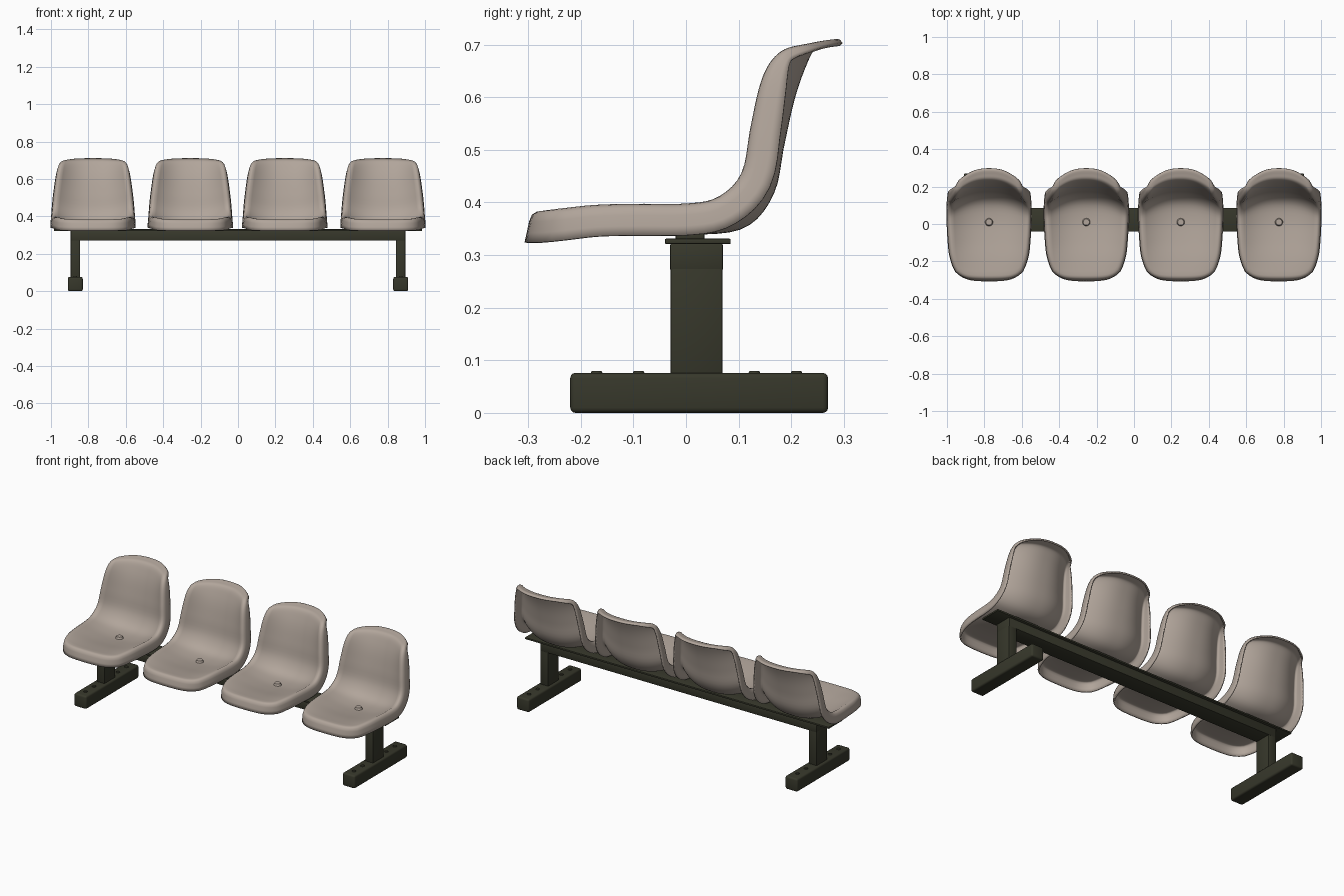
import bpy, bmesh, math
from mathutils import Vector

if "Cube" in bpy.data.objects:
    bpy.data.objects.remove(bpy.data.objects["Cube"])


def material(name, col):
    m = bpy.data.materials.new(name)
    m.diffuse_color = (*col, 1)
    m.use_nodes = True
    m.node_tree.nodes["Principled BSDF"].inputs["Base Color"].default_value = m.diffuse_color
    return m


BEIGE = material("warm beige plastic", (0.44, 0.375, 0.325))
DARK = material("dark olive metal", (0.038, 0.039, 0.024))


def add_object(name, bm, mat, loc=(0, 0, 0)):
    me = bpy.data.meshes.new(name)
    bm.to_mesh(me)
    bm.free()
    me.materials.append(mat)
    ob = bpy.data.objects.new(name, me)
    ob.location = loc
    bpy.context.collection.objects.link(ob)
    return ob


def smooth(ob, angle=40):
    bpy.ops.object.select_all(action='DESELECT')
    ob.select_set(True)
    bpy.context.view_layer.objects.active = ob
    bpy.ops.object.shade_smooth_by_angle(angle=math.radians(angle))


def box(name, x0, x1, y0, y1, z0, z1, mat, bevel=0.003, segs=2):
    bm = bmesh.new()
    bmesh.ops.create_cube(bm, size=1)
    for v in bm.verts:
        v.co = Vector((v.co.x * (x1 - x0), v.co.y * (y1 - y0), v.co.z * (z1 - z0)))
    bmesh.ops.bevel(bm, geom=bm.edges[:], offset=bevel, segments=segs,
                    profile=0.5, affect='EDGES')
    ob = add_object(name, bm, mat, ((x0 + x1) / 2, (y0 + y1) / 2, (z0 + z1) / 2))
    smooth(ob)
    return ob


def stud(name, loc, r, h, mat):
    bm = bmesh.new()
    bmesh.ops.create_cone(bm, cap_ends=True, segments=20, radius1=r,
                          radius2=r * 0.75, depth=h)
    smooth(add_object(name, bm, mat, loc))


# seat profile: centre (y, z), edge (y, z), half width, skirt depth
KEYS = [
    (-.275, .383, -.265, .388, .180, .062),
    (-.180, .372, -.180, .397, .193, .060),
    (-.080, .356, -.090, .398, .198, .060),
    (.020, .347, .000, .398, .202, .060),
    (.110, .360, .060, .410, .203, .060),
    (.160, .420, .105, .455, .197, .060),
    (.179, .510, .122, .540, .187, .058),
    (.198, .595, .138, .615, .177, .052),
    (.218, .655, .155, .660, .170, .042),
    (.240, .698, .178, .688, .165, .026),
    (.271, .708, .208, .699, .160, .012),
]


def key_at(b):
    """Catmull-Rom through the profile table, b in -1..1."""
    t = (b + 1) / 2 * (len(KEYS) - 1)
    i = min(max(int(t), 0), len(KEYS) - 2)
    f = t - i
    p1, p2 = KEYS[i], KEYS[i + 1]
    p0 = KEYS[i - 1] if i > 0 else [2 * q - r for q, r in zip(p1, p2)]
    p3 = KEYS[i + 2] if i + 2 < len(KEYS) else [2 * r - q for q, r in zip(p1, p2)]
    return [0.5 * (2 * q + (r - p) * f + (2 * p - 5 * q + 4 * r - s) * f * f
                   + (3 * q - p - 3 * r + s) * f ** 3)
            for p, q, r, s in zip(p0, p1, p2, p3)]


def point(a, b):
    k = key_at(b)
    w = abs(a) ** 2.4
    return Vector((a * k[4], k[0] + (k[2] - k[0]) * w, k[1] + (k[3] - k[1]) * w))


def seat_mesh():
    NA, NB = 24, 44
    bm = bmesh.new()
    grid, par = [], {}
    for j in range(NB + 1):
        row = []
        for i in range(NA + 1):
            a, b = 2 * i / NA - 1, 2 * j / NB - 1
            # round the corners of the sheet
            a2 = a * (1 - 0.11 * b ** 6 * a * a)
            b2 = b * (1 - 0.06 * a ** 6 * b * b)
            v = bm.verts.new(point(a2, b2))
            par[v] = (a, b, a2, b2)
            row.append(v)
        grid.append(row)
    for j in range(NB):
        for i in range(NA):
            bm.faces.new((grid[j][i], grid[j][i + 1], grid[j + 1][i + 1], grid[j + 1][i]))
    # rolled rim and skirt around the boundary
    loop = (grid[0][:-1] + [r[-1] for r in grid[:-1]]
            + grid[-1][:0:-1] + [r[0] for r in grid[:0:-1]])
    rings = [loop]
    for out, down in ((.009, .03), (.017, .13), (.021, .36), (.023, .7), (.025, 1)):
        ring = []
        for v in loop:
            a, b, a2, b2 = par[v]
            t = point(a2, min(b2 + .02, 1)) - point(a2, max(b2 - .02, -1))
            t.x = 0
            t.normalize()
            n = Vector((0, t.z, -t.y))
            o = Vector((math.copysign(abs(a) ** 12, a), 0, 0)) \
                + t * math.copysign(abs(b) ** 24, b)
            o.normalize()
            ring.append(bm.verts.new(v.co + o * out + n * (down * key_at(b2)[5])))
        rings.append(ring)
    m = len(loop)
    for r0, r1 in zip(rings, rings[1:]):
        for i in range(m):
            k = (i + 1) % m
            bm.faces.new((r0[i], r1[i], r1[k], r0[k]))
    return bm


# four shell seats with a fixing bolt each
for n, x in enumerate((-.775, -.255, .25, .775)):
    seat = add_object("seat_shell_%d" % (n + 1), seat_mesh(), BEIGE, (x, 0, 0))
    mod = seat.modifiers.new("thickness", 'SOLIDIFY')
    mod.thickness = 0.008
    mod.offset = -1
    smooth(seat, 60)
    stud("seat_bolt_%d" % (n + 1), (x, .01, .352), .022, .014, BEIGE)
    box("seat_mount_%d" % (n + 1), x - .06, x + .06, -.02, .035, .328, .341, DARK)

# beam and its top plate
box("beam", -.895, .895, -.03, .07, .27, .322, DARK)
box("beam_top_plate", -.985, .985, -.04, .085, .321, .331, DARK, .002)

# legs and feet on both ends
for s, side in ((-1, "left"), (1, "right")):
    x = s * .87
    box(side + "_leg", x - .025, x + .025, -.029, .069, .07, .30, DARK)
    box(side + "_foot", x - .04, x + .04, -.22, .27, 0, .076, DARK, .01, 3)
    for y in (-.17, -.09, .13, .21):
        stud(side + "_foot_bolt", (x, y, .077), .012, .006, DARK)
